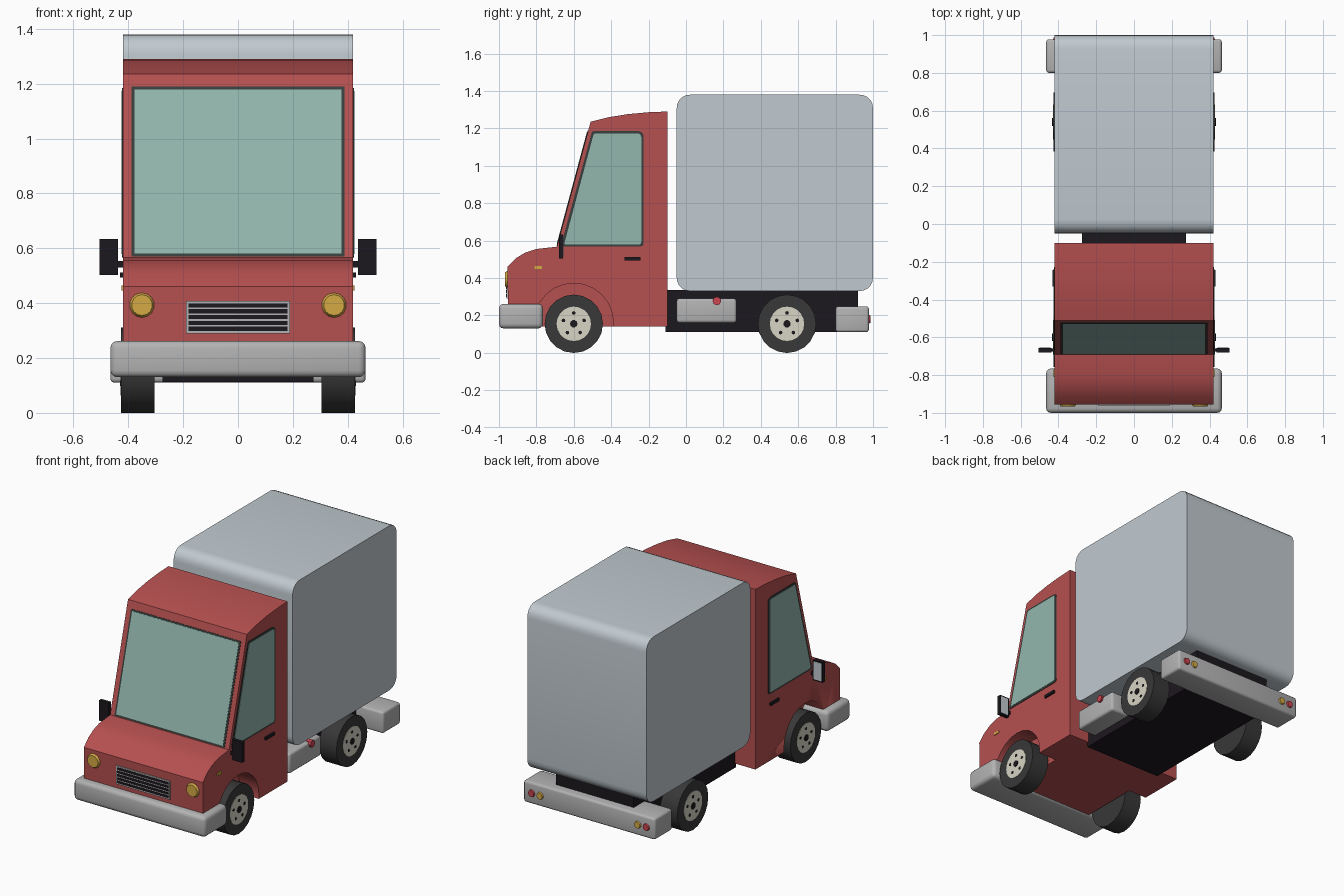
import bpy, bmesh, math
from mathutils import Matrix, Vector

if "Cube" in bpy.data.objects:
    bpy.data.objects.remove(bpy.data.objects["Cube"])

def mat(name, r, g, b):
    m = bpy.data.materials.new(name)
    m.diffuse_color = (r, g, b, 1)
    m.use_nodes = True
    m.node_tree.nodes["Principled BSDF"].inputs["Base Color"].default_value = m.diffuse_color
    return m

RED = mat("red_paint", 0.47, 0.08, 0.08)
BOX = mat("cargo_grey", 0.53, 0.59, 0.63)
GLASS = mat("glass", 0.29, 0.47, 0.42)
SEAL = mat("window_seal", 0.04, 0.05, 0.045)
BLACK = mat("black", 0.012, 0.009, 0.013)
TYRE = mat("tyre_rubber", 0.04, 0.04, 0.04)
RIM = mat("rim_cream", 0.68, 0.66, 0.55)
GOLD = mat("amber", 0.66, 0.40, 0.06)
LAMP = mat("lamp_red", 0.6, 0.06, 0.08)
METAL = mat("metal", 0.45, 0.45, 0.45)

def finish(name, bm, material):
    bmesh.ops.recalc_face_normals(bm, faces=bm.faces)
    me = bpy.data.meshes.new(name)
    bm.to_mesh(me)
    bm.free()
    for p in me.polygons:
        p.use_smooth = True
    me.set_sharp_from_angle(angle=math.radians(32))
    me.materials.append(material)
    ob = bpy.data.objects.new(name, me)
    bpy.context.collection.objects.link(ob)
    return ob

def prism(name, pts, x0, x1, material):
    """Extrude a (y, z) profile from x0 to x1."""
    bm = bmesh.new()
    f = bm.faces.new([bm.verts.new((x0, y, z)) for y, z in pts])
    g = bmesh.ops.extrude_face_region(bm, geom=[f])["geom"]
    bmesh.ops.translate(bm, vec=(x1 - x0, 0, 0),
                        verts=[v for v in g if isinstance(v, bmesh.types.BMVert)])
    return finish(name, bm, material)

def box(name, lo, hi, material, bevel=0.0):
    lo, hi = Vector(lo), Vector(hi)
    bm = bmesh.new()
    bmesh.ops.create_cube(bm, size=1, matrix=Matrix.Translation((lo + hi) / 2)
                          @ Matrix.Diagonal((*(hi - lo), 1)))
    if bevel:
        bmesh.ops.bevel(bm, geom=bm.edges[:], offset=bevel, segments=3,
                        profile=0.5, affect='EDGES')
    return finish(name, bm, material)

def cyl(name, centre, r, depth, axis, material, seg=20, r2=None):
    """Cylinder along x or y; r2 is the radius at the +axis end."""
    rot = Matrix.Rotation(math.pi / 2, 4, 'Y') if axis == 'X' else Matrix.Rotation(-math.pi / 2, 4, 'X')
    bm = bmesh.new()
    bmesh.ops.create_cone(bm, cap_ends=True, segments=seg, radius1=r, radius2=r if r2 is None else r2,
                          depth=depth, matrix=Matrix.Translation(centre) @ rot)
    return finish(name, bm, material)

def rounded(corners, radii, n=5):
    """Round polygon corners with small arcs."""
    out = []
    for i, c in enumerate(corners):
        c, r = Vector(c), radii[i]
        a = c + (Vector(corners[i - 1]) - c).normalized() * r
        b = c + (Vector(corners[(i + 1) % len(corners)]) - c).normalized() * r
        for k in range(n + 1):
            t = k / n
            w = 0.83   # rational weight close to a circular arc
            d = (1 - t) ** 2 + 2 * w * t * (1 - t) + t * t
            out.append(tuple((a * (1 - t) ** 2 + c * 2 * w * t * (1 - t) + b * t * t) / d))
    return out

# Cab body with wheel arches cut in
cab = prism("cab", [(-0.95, 0.14), (-0.955, 0.46), (-0.91, 0.505), (-0.86, 0.535), (-0.80, 0.555),
                    (-0.69, 0.567), (-0.51, 1.235), (-0.41, 1.26), (-0.31, 1.276), (-0.20, 1.286),
                    (-0.10, 1.29), (-0.10, 0.14)], -0.42, 0.42, RED)
for s in (-1, 1):
    cutter = cyl("arch_cutter", (s * 0.40, -0.60, 0.16), 0.212, 0.22, 'X', RED, 24)
    cutter.hide_render = True
    cutter.hide_viewport = True
    m = cab.modifiers.new("arch", 'BOOLEAN')
    m.operation, m.object, m.solver = 'DIFFERENCE', cutter, 'EXACT'

# Cargo box and chassis
prism("cargo_box", rounded([(-0.05, 0.33), (1.0, 0.33), (1.0, 1.38), (-0.05, 1.38)], [0.075] * 4),
      -0.42, 0.42, BOX)
box("chassis", (-0.275, -0.11, 0.112), (0.275, 0.92, 0.335), BLACK)

# Bumpers
box("front_bumper", (-0.465, -1.0, 0.13), (0.465, -0.765, 0.262), METAL, 0.025)
box("rear_bumper", (-0.465, 0.80, 0.11), (0.465, 0.978, 0.248), METAL, 0.015)

# Windscreen: thin slabs lying on the sloped front
def slab(name, z0, z1, half, out, material):
    n = Vector((-0.966, 0.26))
    on = [Vector((-0.69 + (z - 0.567) * 0.2695, z)) for z in (z0, z1)]
    prism(name, [tuple(p) for p in (on[0] - n * 0.004, on[0] + n * out, on[1] + n * out, on[1] - n * 0.004)],
          -half, half, material)

slab("windscreen_seal", 0.57, 1.188, 0.388, 0.003, SEAL)
slab("windscreen", 0.58, 1.178, 0.377, 0.005, GLASS)

# Grille
box("grille_frame", (-0.19, -0.960, 0.29), (0.19, -0.94, 0.408), METAL)
for i in range(5):
    z = 0.299 + i * 0.0213
    box("grille_slot", (-0.18, -0.962, z), (0.18, -0.945, z + 0.015), BLACK)

for s in (-1, 1):
    side = "right" if s > 0 else "left"
    # Side window
    prism(side + "_window_seal", rounded([(-0.67, 0.567), (-0.502, 1.185), (-0.227, 1.185), (-0.227, 0.567)],
          [0.01, 0.01, 0.03, 0.02]), s * 0.41, s * 0.423, SEAL)
    prism(side + "_window", rounded([(-0.652, 0.579), (-0.493, 1.173), (-0.239, 1.173), (-0.239, 0.579)],
          [0.01, 0.01, 0.022, 0.014]), s * 0.41, s * 0.425, GLASS)
    # Door handle and side marker
    box(side + "_door_handle", (s * 0.425 - 0.006, -0.33, 0.494), (s * 0.425 + 0.006, -0.243, 0.512), BLACK)
    box(side + "_marker", (s * 0.42 - 0.005, -0.81, 0.447), (s * 0.42 + 0.005, -0.77, 0.464), GOLD)
    # Mirror
    box(side + "_mirror", (s * 0.471 - 0.034, -0.68, 0.503), (s * 0.471 + 0.034, -0.657, 0.633), BLACK)
    box(side + "_mirror_glass", (s * 0.471 - 0.028, -0.66, 0.511), (s * 0.471 + 0.028, -0.655, 0.625), BOX)
    box(side + "_mirror_arm", (s * 0.43 - 0.02, -0.675, 0.53), (s * 0.43 + 0.02, -0.66, 0.553), BLACK)
    # Headlight and tail lights
    cyl(side + "_headlight", (s * 0.35, -0.957, 0.393), 0.038, 0.02, 'Y', GOLD, 14, 0.049)
    for x, c, n in ((0.405, LAMP, "stop"), (0.345, GOLD, "turn")):
        cyl(f"{side}_{n}_light", (s * x, 0.979, 0.18), 0.025, 0.016, 'Y', c, 12, 0.02)
    # Wheels
    for y, end in ((-0.60, "front"), (0.54, "rear")):
        name = f"{end}_{side}_"
        cyl(name + "tyre", (s * 0.365, y, 0.155), 0.156, 0.122, 'X', TYRE, 20)
        cyl(name + "rim", (s * 0.41, y, 0.155), 0.092, 0.036, 'X', RIM, 20)
        cyl(name + "hub", (s * 0.42, y, 0.155), 0.02, 0.026, 'X', BLACK, 10)
        for k in range(5):
            a = math.pi / 2 + k * math.tau / 5
            cyl(name + "rim_hole", (s * 0.42, y + 0.058 * math.cos(a), 0.155 + 0.058 * math.sin(a)),
                0.01, 0.019, 'X', BLACK, 8)

# Fuel tank with cap on the right
box("fuel_tank", (0.26, -0.05, 0.16), (0.40, 0.27, 0.29), METAL, 0.015)
cyl("fuel_cap", (0.395, 0.165, 0.277), 0.023, 0.036, 'X', LAMP, 8)
